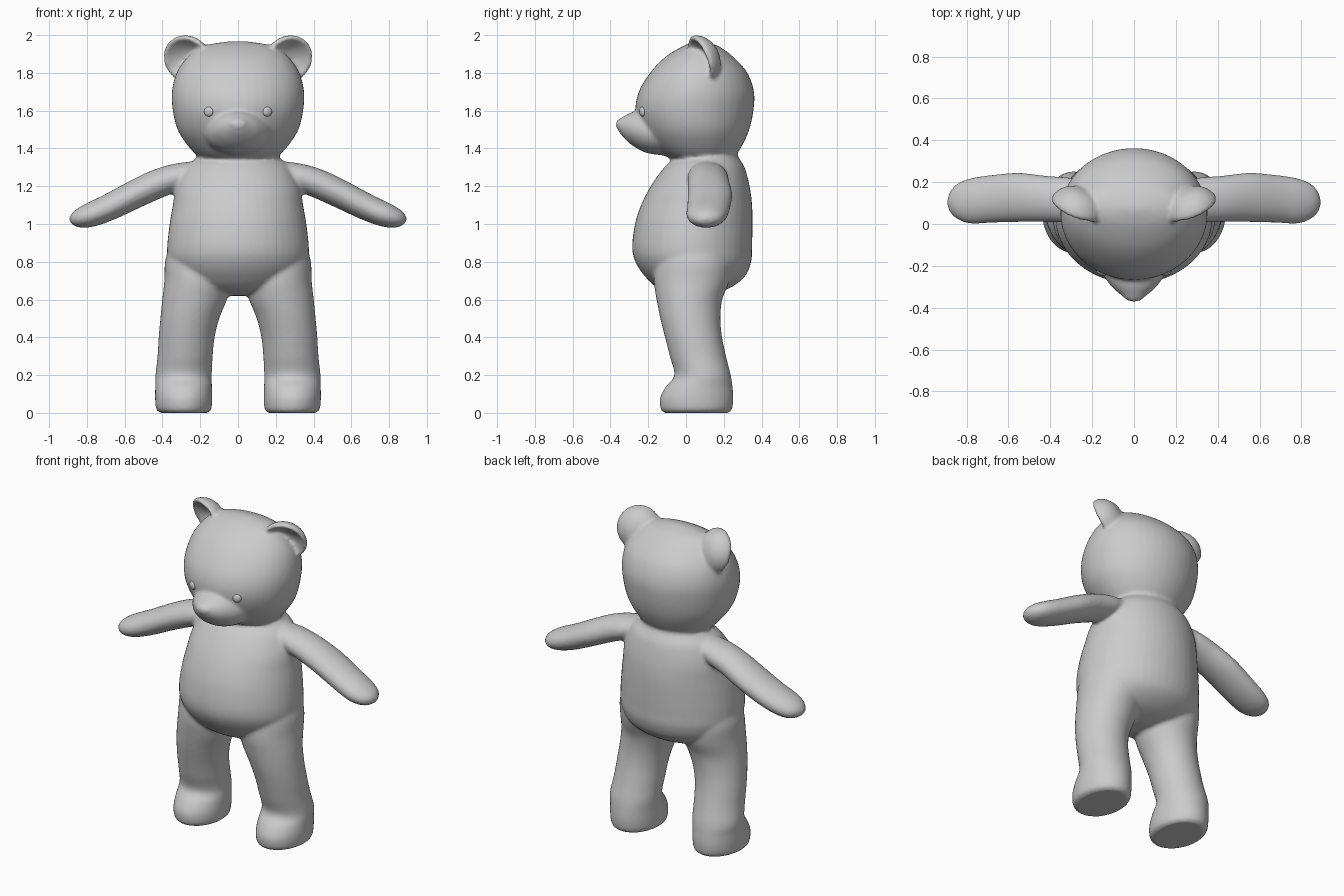
import bpy, bmesh, math
from mathutils import Vector

X, Y, Z = Vector((1, 0, 0)), Vector((0, 1, 0)), Vector((0, 0, 1))
parts = []


def spline(rows, steps=5):
    """Catmull-Rom interpolation through the section rows."""
    out = []
    for i in range(len(rows) - 1):
        a, b, c, d = (rows[max(i - 1, 0)], rows[i], rows[i + 1],
                      rows[min(i + 2, len(rows) - 1)])
        for k in range(steps):
            t = k / steps
            out.append([0.5 * (2 * q + (r - p) * t + (2 * p - 5 * q + 4 * r - s) * t * t
                               + (3 * q - p - 3 * r + s) * t ** 3)
                        for p, q, r, s in zip(a, b, c, d)])
    return out + [list(rows[-1])]


def loft(name, rows, u, v, side=1, n=48):
    """Closed tube through elliptical sections (x, y, z, radius_u, radius_v)."""
    bm = bmesh.new()
    rings = []
    for x, y, z, a, b in spline(rows):
        a, b = max(a, 0.002), max(b, 0.002)
        ring = []
        for i in range(n):
            t = 2 * math.pi * i / n
            p = Vector((x, y, z)) + u * a * math.cos(t) + v * b * math.sin(t)
            ring.append(bm.verts.new((p.x * side, p.y, p.z)))
        rings.append(ring)
    for r0, r1 in zip(rings, rings[1:]):
        for i in range(n):
            j = (i + 1) % n
            bm.faces.new((r0[i], r0[j], r1[j], r1[i]))
    bm.faces.new(rings[0])
    bm.faces.new(rings[-1])
    bmesh.ops.recalc_face_normals(bm, faces=bm.faces)
    mesh = bpy.data.meshes.new(name)
    bm.to_mesh(mesh)
    bm.free()
    ob = bpy.data.objects.new(name, mesh)
    bpy.context.collection.objects.link(ob)
    parts.append(ob)
    return ob


def upright(rows):
    """Rows of (z, front y, back y, half width) to loft sections."""
    return [(0, (f + b) / 2, z, w, (b - f) / 2) for z, f, b, w in rows]


# Torso with a round belly
torso = loft("torso", upright([
    (0.62, -0.02, 0.10, 0.08), (0.655, -0.14, 0.22, 0.24), (0.72, -0.215, 0.31, 0.33),
    (0.80, -0.268, 0.345, 0.37), (0.88, -0.285, 0.35, 0.375), (1.0, -0.27, 0.352, 0.362),
    (1.1, -0.238, 0.35, 0.345), (1.2, -0.187, 0.337, 0.328), (1.3, -0.115, 0.31, 0.28),
    (1.36, -0.05, 0.275, 0.21), (1.42, -0.03, 0.26, 0.19)]), X, Y)

# Head
loft("head", upright([
    (1.33, -0.03, 0.22, 0.17), (1.36, -0.11, 0.26, 0.215), (1.42, -0.18, 0.30, 0.27),
    (1.5, -0.235, 0.335, 0.32), (1.6, -0.267, 0.357, 0.345), (1.7, -0.25, 0.36, 0.35),
    (1.8, -0.19, 0.325, 0.325), (1.88, -0.115, 0.255, 0.27), (1.94, -0.02, 0.175, 0.19),
    (1.965, 0.05, 0.10, 0.06), (1.967, 0.07, 0.08, 0.004)]), X, Y)

# Snout and nose
loft("snout", [
    (0, -0.05, 1.48, 0.18, 0.12), (0, -0.14, 1.485, 0.18, 0.12), (0, -0.22, 1.493, 0.16, 0.113),
    (0, -0.29, 1.505, 0.115, 0.085), (0, -0.335, 1.515, 0.068, 0.052),
    (0, -0.358, 1.523, 0.035, 0.028), (0, -0.364, 1.525, 0.004, 0.004)], X, Z)
loft("nose", [
    (0, -0.30, 1.53, 0.045, 0.03), (0, -0.335, 1.532, 0.053, 0.03), (0, -0.355, 1.53, 0.045, 0.026),
    (0, -0.368, 1.527, 0.025, 0.018), (0, -0.372, 1.525, 0.004, 0.004)], X, Z)

# Ears: a dished front and a domed back, turned out and leaning forward
facing = Vector((0.34, -0.88, -0.34)).normalized()
ear_u = facing.cross(Z).normalized()
ear_v = ear_u.cross(facing)
ear_centre = Vector((0.272, 0.075, 1.87))
ear_rows = []
for depth, r in [(-0.04, 0.004), (-0.033, 0.05), (-0.01, 0.095), (0.006, 0.117),
                 (0.002, 0.13), (-0.02, 0.13), (-0.06, 0.105), (-0.09, 0.06), (-0.10, 0.004)]:
    ear_rows.append((*(ear_centre + facing * depth), r, r))

# Arms slope down and outwards
arm_u = Vector((0.43, 0, 0.9))
arm_rows = [
    (0.18, 0.11, 1.29, 0.05, 0.08), (0.30, 0.115, 1.255, 0.072, 0.105),
    (0.42, 0.12, 1.215, 0.077, 0.11), (0.55, 0.127, 1.155, 0.075, 0.117),
    (0.68, 0.12, 1.09, 0.071, 0.114), (0.78, 0.11, 1.048, 0.065, 0.108),
    (0.845, 0.108, 1.025, 0.05, 0.083), (0.88, 0.105, 1.015, 0.025, 0.042),
    (0.89, 0.105, 1.013, 0.003, 0.003)]

# Legs with feet pointing forward and flat soles
leg_rows = [
    (0.285, 0.055, 0.0, 0.125, 0.17), (0.287, 0.055, 0.02, 0.146, 0.189),
    (0.288, 0.057, 0.08, 0.151, 0.194), (0.288, 0.07, 0.14, 0.15, 0.176),
    (0.288, 0.088, 0.20, 0.149, 0.149), (0.28, 0.063, 0.30, 0.146, 0.149),
    (0.272, 0.04, 0.40, 0.148, 0.151), (0.255, 0.023, 0.50, 0.156, 0.159),
    (0.23, 0.018, 0.60, 0.171, 0.174), (0.212, 0.03, 0.70, 0.178, 0.2),
    (0.21, 0.04, 0.80, 0.176, 0.2), (0.21, 0.04, 0.90, 0.15, 0.17)]

for side, label in ((1, "left"), (-1, "right")):
    loft(label + "_ear", ear_rows, ear_u, ear_v, side)
    loft(label + "_arm", arm_rows, arm_u, Y, side)
    loft(label + "_leg", leg_rows, X, Y, side)

# Fuse everything into one soft skin
bpy.ops.object.select_all(action='DESELECT')
for ob in parts:
    ob.select_set(True)
bpy.context.view_layer.objects.active = torso
bpy.ops.object.join()
torso.name = "bear_skin"
remesh = torso.modifiers.new("fuse", 'REMESH')
remesh.mode = 'VOXEL'
remesh.voxel_size = 0.011
remesh.use_smooth_shade = True
blend = torso.modifiers.new("blend", 'SMOOTH')
blend.factor = 0.5
blend.iterations = 5

# Bead eyes
for side, label in ((1, "left"), (-1, "right")):
    bpy.ops.mesh.primitive_uv_sphere_add(segments=20, ring_count=12, radius=0.026,
                                         location=(side * 0.155, -0.23, 1.595))
    eye = bpy.context.object
    eye.name = label + "_eye"
    eye.scale = (1, 0.6, 1)
    eye.rotation_euler.z = side * 0.4
    bpy.ops.object.shade_smooth()
